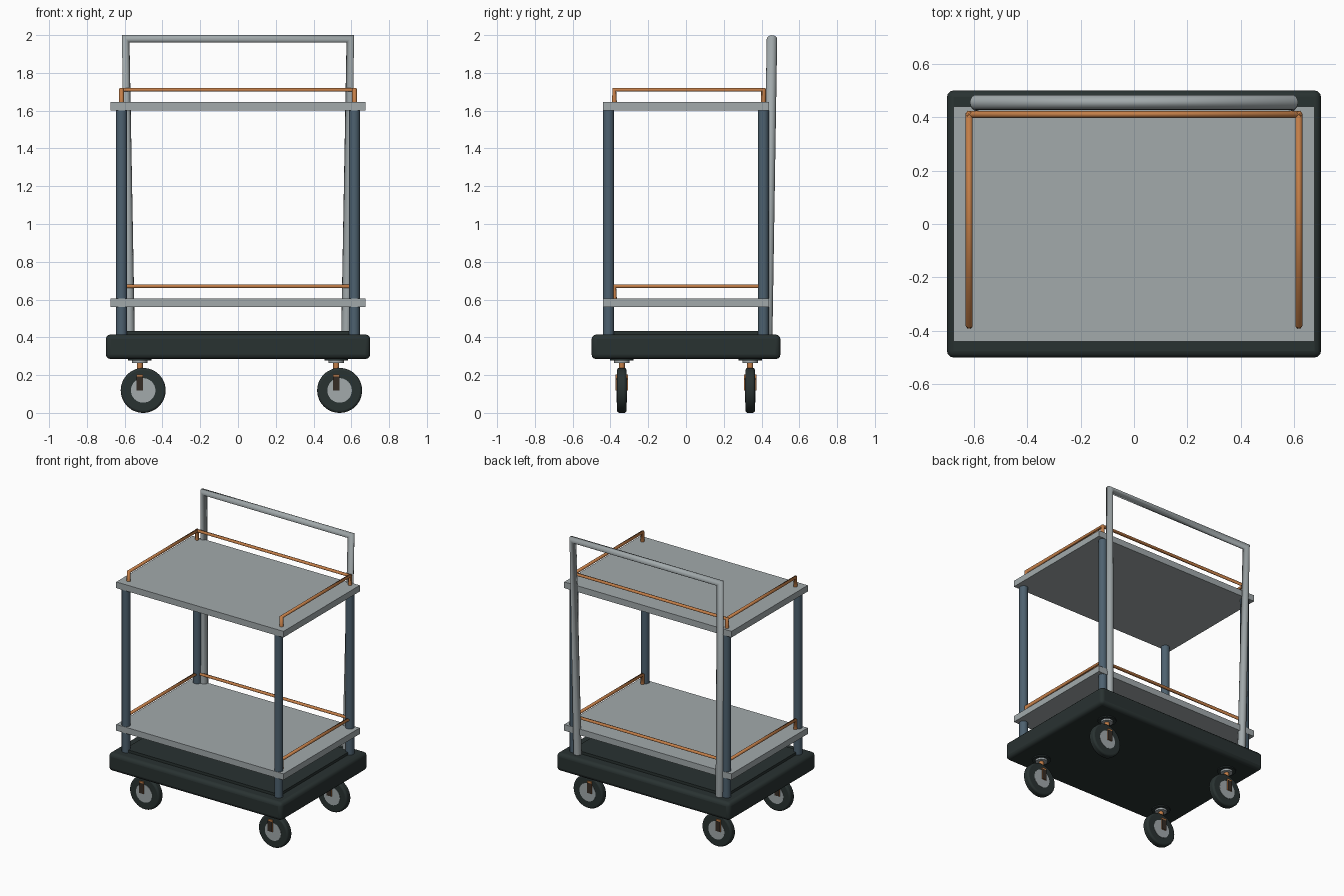
import bpy
from math import radians
from mathutils import Vector

cube = bpy.data.objects.get("Cube")
if cube:
    bpy.data.objects.remove(cube, do_unlink=True)


def material(name, r, g, b):
    m = bpy.data.materials.new(name)
    m.use_nodes = True
    m.diffuse_color = (r, g, b, 1)
    bsdf = next(n for n in m.node_tree.nodes if n.type == "BSDF_PRINCIPLED")
    bsdf.inputs["Base Color"].default_value = (r, g, b, 1)
    return m


GREY = material("brushed grey", 0.36, 0.40, 0.41)
SLATE = material("slate blue", 0.075, 0.12, 0.16)
COPPER = material("copper", 0.55, 0.21, 0.065)
CHARCOAL = material("charcoal rubber", 0.022, 0.032, 0.031)
BRONZE = material("dark bronze", 0.035, 0.025, 0.018)


def finish(name, mat, bevel=0, segments=3, smooth=True):
    ob = bpy.context.object
    ob.name = name
    ob.data.materials.append(mat)
    if bevel:
        mod = ob.modifiers.new("rounded edges", "BEVEL")
        mod.width, mod.segments = bevel, segments
    if smooth:
        bpy.ops.object.shade_smooth_by_angle(angle=radians(35))
    return ob


def box(name, mat, centre, size, bevel=0):
    bpy.ops.mesh.primitive_cube_add(size=1, location=centre)
    bpy.context.object.scale = size
    bpy.ops.object.transform_apply(location=False, rotation=False, scale=True)
    return finish(name, mat, bevel, smooth=bevel > 0)


def cylinder(name, mat, centre, radius, depth, along_y=False, bevel=0, sides=32):
    bpy.ops.mesh.primitive_cylinder_add(
        vertices=sides, radius=radius, depth=depth, location=centre,
        rotation=(radians(90) if along_y else 0, 0, 0))
    return finish(name, mat, bevel)


def tube(name, mat, points, radius):
    # Round tube with mitred corners
    curve = bpy.data.curves.new(name, "CURVE")
    curve.dimensions = "3D"
    curve.bevel_depth = radius
    curve.bevel_resolution = 4
    curve.use_fill_caps = True
    spline = curve.splines.new("POLY")
    spline.points.add(len(points) - 1)
    for p, co in zip(spline.points, points):
        p.co = (*co, 1)
    ob = bpy.data.objects.new(name, curve)
    bpy.context.collection.objects.link(ob)
    curve.materials.append(mat)
    return ob


# Base platform with a thin deck mat
box("base_platform", CHARCOAL, (0, 0, 0.35), (1.4, 1.0, 0.13), 0.025)
box("deck_mat", CHARCOAL, (0, 0, 0.424), (1.24, 0.84, 0.02))

# Corner posts
for side, x in (("left", 0.616), ("right", -0.616)):
    for end, y in (("front", -0.41), ("back", 0.41)):
        cylinder(f"{end}_{side}_post", SLATE, (x, y, 1.005), 0.029, 1.2)

# Shelves, each with a three-sided guard rail
for level, top in (("lower", 0.605), ("upper", 1.645)):
    box(f"{level}_shelf", GREY, (0, 0, top - 0.0225), (1.35, 0.88, 0.045))
    low, high = top - 0.01, top + 0.066
    front, back, x = -0.379, 0.41, 0.617
    for side, sx in (("left", x), ("right", -x)):
        tube(f"{level}_{side}_rail", COPPER,
             [(sx, front, low), (sx, front, high), (sx, back, high), (sx, back, low)], 0.0135)
    tube(f"{level}_back_rail", COPPER,
         [(-x, back, low), (-x, back, high), (x, back, high), (x, back, low)], 0.0135)

# Push handle leaning slightly backwards
tube("push_handle", GREY,
     [(-0.574, 0.43, 0.41), (-0.594, 0.455, 1.98),
      (0.594, 0.455, 1.98), (0.574, 0.43, 0.41)], 0.028)


def caster(prefix, x, y):
    wheel = Vector((x + 0.018, y, 0.119))
    # Swivel mount
    cylinder(prefix + "_mount_flange", CHARCOAL, (x, y, 0.283), 0.062, 0.012)
    cylinder(prefix + "_swivel_plate", GREY, (x, y, 0.273), 0.04, 0.018)
    cylinder(prefix + "_stem", COPPER, (x, y, 0.232), 0.016, 0.07)
    # Tyre and hub
    cylinder(prefix + "_tyre", CHARCOAL, wheel, 0.119, 0.05, True, 0.012, 48)
    cylinder(prefix + "_hub", GREY, wheel, 0.065, 0.054, True)
    # Fork with dark outer faces
    box(prefix + "_fork_crown", COPPER, (x, y, 0.196), (0.036, 0.066, 0.016))
    for name, s in (("front", -1), ("back", 1)):
        leg = box(f"{prefix}_fork_{name}", COPPER, (x, y + s * 0.03, 0.155), (0.036, 0.008, 0.075))
        leg.data.materials.append(BRONZE)
        for face in leg.data.polygons:
            if face.normal.y * s > 0.9:
                face.material_index = 1


for side, x in (("left", 0.52), ("right", -0.52)):
    for end, y in (("front", -0.34), ("back", 0.34)):
        caster(f"{end}_{side}_caster", x, y)
